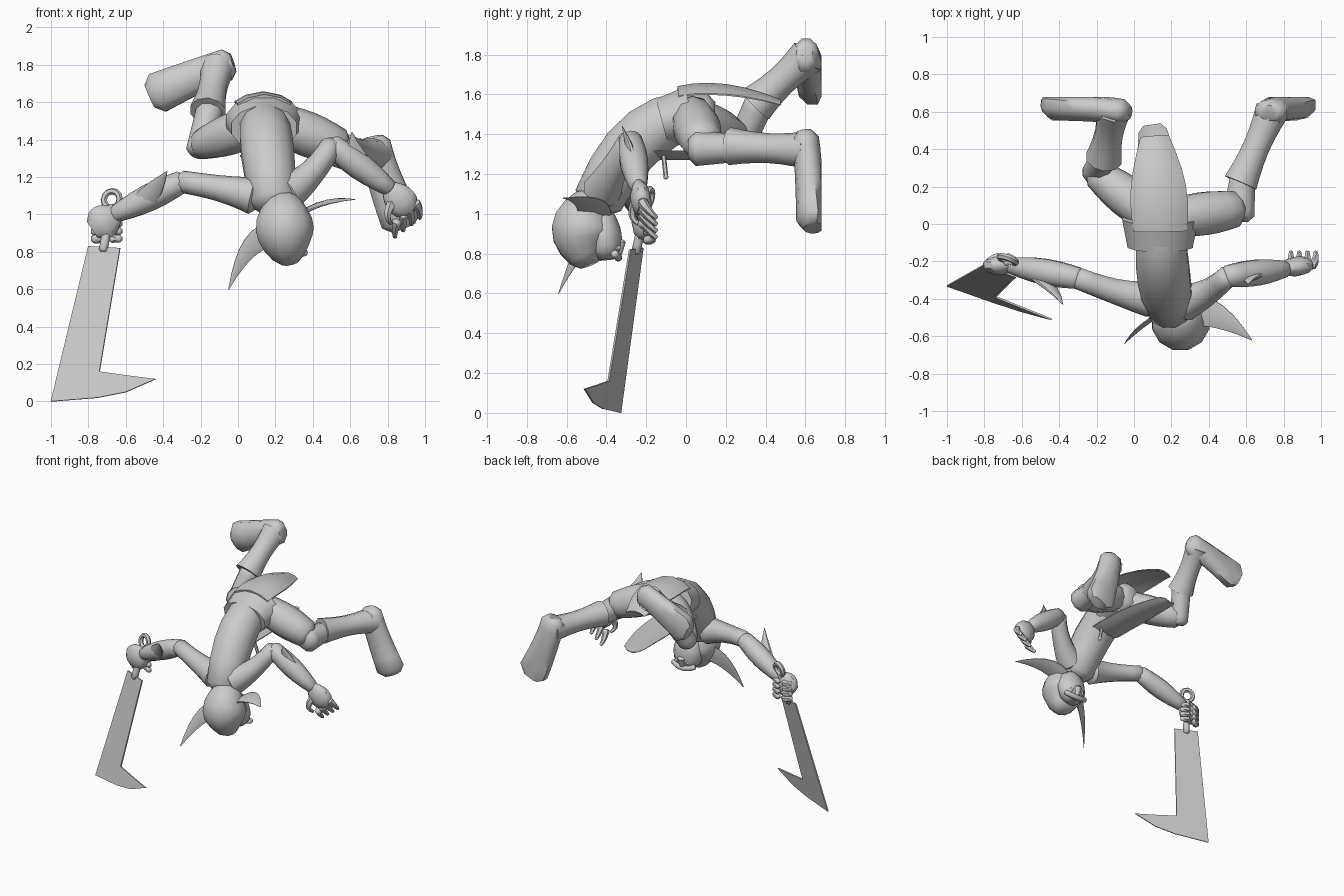
import bpy, bmesh, math
from mathutils import Vector

cube = bpy.data.objects.get("Cube")
if cube:
    bpy.data.objects.remove(cube)

grey = bpy.data.materials.new("plain_grey")
grey.use_nodes = True
grey.diffuse_color = (.6, .6, .6, 1)
grey.node_tree.nodes["Principled BSDF"].inputs["Base Color"].default_value = grey.diffuse_color

X, Y, Z = Vector((1, 0, 0)), Vector((0, 1, 0)), Vector((0, 0, 1))


def finish(name, bm, angle=50):
    bmesh.ops.recalc_face_normals(bm, faces=bm.faces)
    mesh = bpy.data.meshes.new(name)
    bm.to_mesh(mesh)
    bm.free()
    part = bpy.data.objects.new(name, mesh)
    bpy.context.collection.objects.link(part)
    mesh.materials.append(grey)
    bpy.ops.object.select_all(action='DESELECT')
    part.select_set(True)
    bpy.context.view_layer.objects.active = part
    bpy.ops.object.shade_smooth_by_angle(angle=math.radians(angle))


def bridge(bm, first, second):
    count = len(first)
    for k in range(count):
        n = (k + 1) % count
        bm.faces.new((first[k], first[n], second[n], second[k]))


def limb(name, path, start, end, width=X, flat=1.0, bulge=0.0, cap=.4, bow=0.0, sole=None, sides=10):
    """Tapered tube through two or three points; width is the direction of its wide axis."""
    points = [Vector(p) for p in path]
    first, last = points[0], points[-1]
    middle = points[1] if len(points) > 2 else (first + last) / 2
    control = middle * 2 - (first + last) / 2
    steps = 6
    stations = []
    for i in range(steps + 1):
        t = i / steps
        centre = first.lerp(control, t).lerp(control.lerp(last, t), t)
        tangent = (control - first).lerp(last - control, t).normalized()
        radius = start + (end - start) * t + bulge * math.sin(math.pi * t)
        stations.append((centre, tangent, radius))
    if cap:
        centre, tangent, radius = stations[0]
        stations.insert(0, (centre - tangent * radius * cap, tangent, radius * .6))
        centre, tangent, radius = stations[-1]
        stations.append((centre + tangent * radius * cap, tangent, radius * .6))
    bm = bmesh.new()
    rings = []
    for centre, tangent, radius in stations:
        across = (width - tangent * width.dot(tangent)).normalized()
        depth = tangent.cross(across) * flat
        ring = []
        for k in range(sides):
            angle = math.tau * (k + .5) / sides
            p = centre + (across * math.cos(angle) + depth * math.sin(angle)) * radius
            p.z -= bow * radius * math.cos(angle) ** 2
            if sole is not None:
                p.y = min(p.y, sole)
            ring.append(bm.verts.new(p))
        rings.append(ring)
    for first_ring, second_ring in zip(rings, rings[1:]):
        bridge(bm, first_ring, second_ring)
    bm.faces.new(rings[0])
    bm.faces.new(rings[-1])
    finish(name, bm)


# Body, hip wrap and its two hanging flaps
limb("torso", [(.14, .1, 1.5), (.15, -.2, 1.4), (.19, -.44, 1.07)], start=.11, end=.13, bulge=.025, sides=12)
limb("hip_wrap", [(.14, -.12, 1.46), (.14, .03, 1.5)], start=.18, end=.21, flat=.7, cap=0, sides=12)
limb("back_flap", [(.14, -.04, 1.63), (.13, .2, 1.64), (.11, .47, 1.57)],
     start=.15, end=.08, flat=.08, bulge=.04, bow=.3, cap=0)
limb("front_flap", [(.14, -.16, 1.28), (.13, .2, 1.28), (.1, .5, 1.28)],
     start=.13, end=.08, flat=.08, bulge=.02, bow=-.3)
limb("belt_pin", [(.2, -.12, 1.36), (.25, -.1, 1.18)], start=.012, end=.012, sides=6)

# Upside-down head, its face towards the back
limb("head", [(.25, -.47, 1.06), (.25, -.52, .92), (.27, -.5, .78)], start=.1, end=.09, bulge=.065, sides=12)
limb("jaw", [(.26, -.42, .98), (.27, -.4, .81)], start=.09, end=.1, flat=.75, bulge=.02)
limb("brow", [(.18, -.36, .8), (.27, -.34, .78), (.36, -.36, .8)], start=.02, end=.02, width=Y)
limb("nose", [(.27, -.34, .8), (.27, -.33, .86)], start=.02, end=.03, sides=8)
for side, direction in (("right", -1), ("left", 1)):
    x = .27 + direction * .05
    limb(side + "_eye", [(x, -.35, .83), (x, -.33, .83)], start=.02, end=.01, sides=8)
limb("left_ear", [(.33, -.46, 1), (.46, -.5, 1.06), (.63, -.62, 1.08)],
     start=.09, end=.003, width=Y + X * .4 + Z * .3, flat=.15, bulge=.02)
limb("right_ear", [(.14, -.48, .88), (.04, -.55, .79), (-.05, -.64, .6)],
     start=.07, end=.003, width=X + Y * .5 - Z * .4, flat=.15, bulge=.01)

# Arms with pointed guards
right_elbow, right_wrist = (-.3, -.29, 1.175), (-.66, -.22, 1)
left_elbow, left_wrist = (.5, -.28, 1.37), (.81, -.24, 1.14)
limb("right_upper_arm", [(.08, -.4, 1.1), (-.1, -.36, 1.14), right_elbow], start=.1, end=.06, width=Y, bulge=-.01)
limb("right_forearm", [right_elbow, right_wrist], start=.06, end=.045, width=Y, bulge=.02)
limb("left_upper_arm", [(.27, -.42, 1.12), (.4, -.36, 1.23), left_elbow], start=.1, end=.06, width=Y, bulge=-.01)
limb("left_forearm", [left_elbow, left_wrist], start=.06, end=.045, width=Y, bulge=.02)
limb("right_arm_guard", [(-.6, -.25, 1), (-.48, -.31, 1.1), (-.38, -.43, 1.23)],
     start=.03, end=.003, width=X - Z, flat=.4, bulge=.04)
limb("left_arm_guard", [(.76, -.25, 1.16), (.65, -.27, 1.28), (.61, -.32, 1.44)],
     start=.03, end=.003, width=X + Z, flat=.4, bulge=.04)

# Open left hand
limb("left_palm", [left_wrist, (.9, -.22, 1.04)], start=.05, end=.08, width=X + Z, flat=.6, bulge=.02)
for i in range(4):
    knuckle = Vector((.95, -.22, 1.06)) - (X + Z) * i / 30
    joint = knuckle + Vector((.02 - i * .01, .03, -.04))
    limb("left_finger_%d" % (i + 1), [knuckle, joint, joint + (Y - Z) * .04],
         start=.028, end=.012, sides=6)
limb("left_thumb", [(.83, -.24, 1.07), (.8, -.27, 1), (.82, -.24, .95)], start=.03, end=.01, sides=6)

# Right fist closed round the handle
limb("right_fist", [right_wrist, (-.75, -.22, .94)], start=.06, end=.09, width=Z - X * .5, flat=.55, bulge=.02)
for i in range(4):
    knuckle = Vector((-.77, -.2, .99)) - Z * i / 25
    limb("right_finger_%d" % (i + 1), [knuckle, knuckle + X * .07 + Y * .03, knuckle + X * .14],
         start=.025, end=.02, sides=6)

# Hooked blade lying in one tilted plane
normal = Vector((-.37, -1, .225)).normalized()
outline = [(-.8, .83), (-.63, .82), (-.74, .16), (-.6, .14), (-.44, .12), (-.6, .05), (-.75, .02), (-1, 0)]


def blade_point(x, z):
    return Vector((x, -.7 - .37 * x + .225 * z, z))


bm = bmesh.new()
front, back = [[bm.verts.new(blade_point(x, z) + normal * offset) for x, z in outline]
               for offset in (.005, -.005)]
bm.faces.new(front)
bm.faces.new(back)
bridge(bm, front, back)
finish("hooked_blade", bm, angle=20)
limb("handle", [blade_point(-.72, .81), (-.68, -.2, 1.04)], start=.025, end=.025, sides=8)

# Pommel ring facing the same way as the blade
bm = bmesh.new()
side_axis = Z.cross(normal).normalized()
loops = []
for i in range(12):
    turn = math.tau * i / 12
    outward = side_axis * math.cos(turn) + normal.cross(side_axis) * math.sin(turn)
    centre = Vector((-.675, -.19, 1.08)) + outward * .045
    loops.append([bm.verts.new(centre + (outward * math.cos(a) + normal * math.sin(a)) * .018)
                  for a in [math.tau * k / 6 for k in range(6)]])
for i, loop in enumerate(loops):
    bridge(bm, loops[i - 1], loop)
finish("pommel_ring", bm)

# Left leg, kicked out sideways
left_ankle = (.74, .61, 1.32)
limb("left_thigh", [(.2, .03, 1.5), (.54, .08, 1.36)], start=.1, end=.1, width=Y, bulge=.02)
limb("left_calf", [(.56, .05, 1.33), (.58, .25, 1.33)], start=.09, end=.07)
limb("left_boot_shaft", [(.57, .22, 1.34), left_ankle], start=.095, end=.095, bulge=-.02, cap=0)
limb("left_boot_foot", [(.73, .6, 1.38), (.78, .62, 1.2), (.87, .64, .97)],
     start=.09, end=.115, flat=.75, bulge=-.005, sole=.68)

# Right leg, folded with the boot raised
right_ankle = (-.11, .61, 1.79)
limb("right_thigh", [(.1, .04, 1.48), (-.2, .27, 1.37)], start=.1, end=.08, width=Z, bulge=.02)
limb("right_calf", [(-.21, .27, 1.34), (-.15, .37, 1.56)], start=.07, end=.075)
limb("right_boot_shaft", [(-.16, .35, 1.55), right_ankle], start=.1, end=.095, bulge=-.02, cap=0)
limb("right_boot_foot", [(-.06, .6, 1.8), (-.22, .62, 1.74), (-.43, .64, 1.65)],
     start=.09, end=.115, width=Z, flat=.75, bulge=-.005, sole=.68)
